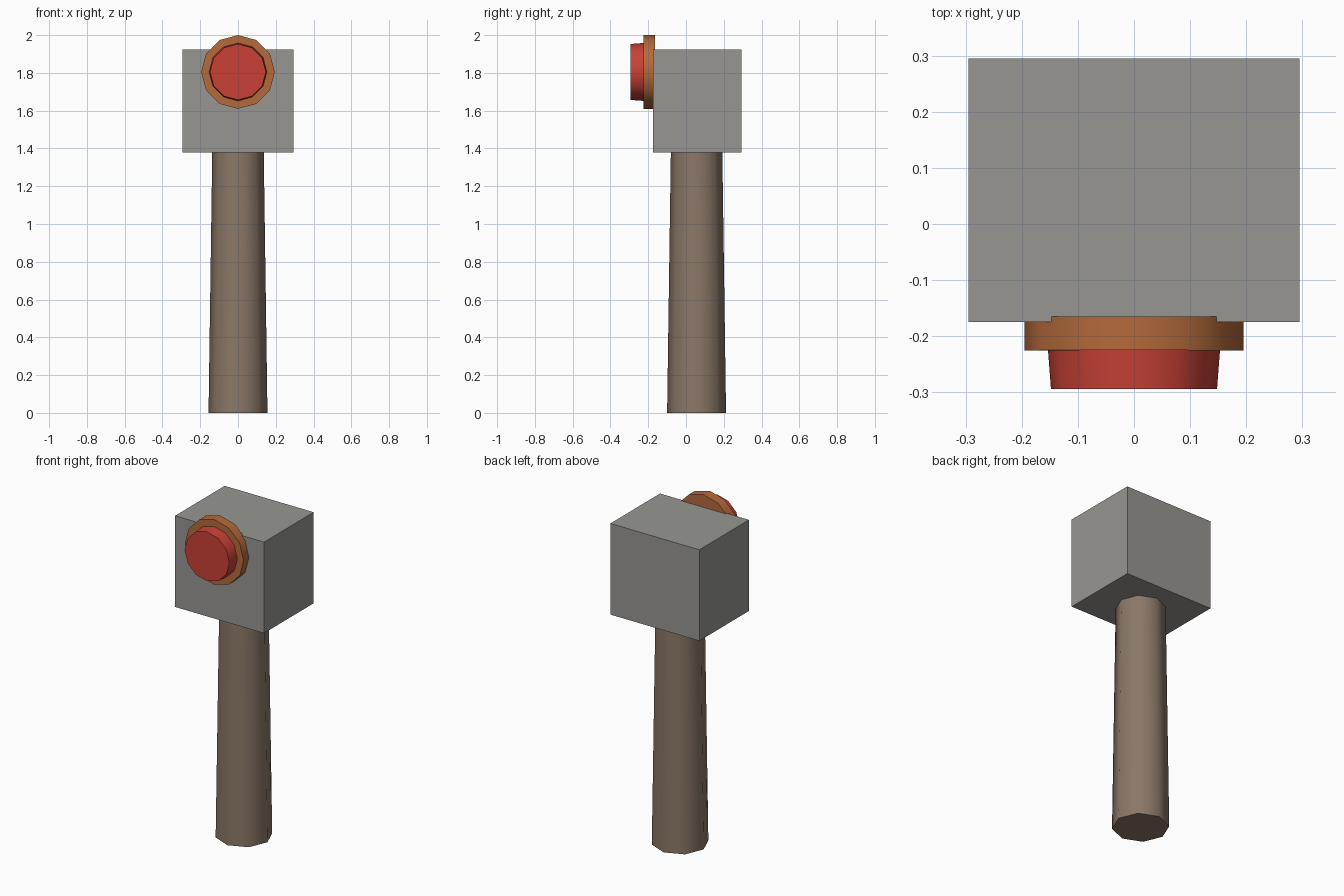
import bpy, math
from mathutils import Matrix, Vector

if "Cube" in bpy.data.objects:
    bpy.data.objects.remove(bpy.data.objects["Cube"])


def material(name, rgb):
    # sRGB 0-255 to linear diffuse colour
    lin = [((c / 255 + 0.055) / 1.055) ** 2.4 for c in rgb]
    m = bpy.data.materials.new(name)
    m.diffuse_color = (*lin, 1)
    m.use_nodes = True
    m.node_tree.nodes["Principled BSDF"].inputs["Base Color"].default_value = m.diffuse_color
    return m


grey = material("grey_housing", (151, 150, 146))
brown = material("brown_post", (139, 120, 104))
orange = material("orange_ring", (180, 106, 59))
red = material("red_button", (200, 65, 54))


def tapered(name, start, end, r1, r2, sides, mat):
    """Smooth-sided cone section from start (r1) to end (r2), one vertex on the x axis."""
    start, end = Vector(start), Vector(end)
    bpy.ops.mesh.primitive_cone_add(vertices=sides, radius1=r1, radius2=r2,
                                    depth=(end - start).length)
    ob = bpy.context.object
    rot = Matrix.Identity(4)
    if abs((end - start).y) > 1e-6:
        rot = Matrix.Rotation(math.radians(90), 4, 'X')  # +z turns to -y
    ob.data.transform(Matrix.Translation((start + end) / 2) @ rot)
    ob.name = name
    ob.data.materials.append(mat)
    bpy.ops.object.shade_smooth_by_angle(angle=math.radians(50))
    return ob


# Post, running a little way into the housing
tapered("post", (0, 0.056, 0), (0, 0.056, 1.40), 0.156, 0.136, 8, brown)

# Box housing
bpy.ops.mesh.primitive_cube_add(size=1)
box = bpy.context.object
box.name = "housing"
box.data.transform(Matrix.Translation((0, 0.06, 1.651))
                   @ Matrix.Diagonal((0.59, 0.47, 0.546, 1)))
box.data.materials.append(grey)

# Ring and button on the front face
Z = 1.805
tapered("button_ring", (0, -0.165, Z), (0, -0.225, Z), 0.195, 0.195, 12, orange)
tapered("button", (0, -0.215, Z), (0, -0.294, Z), 0.154, 0.148, 12, red)
